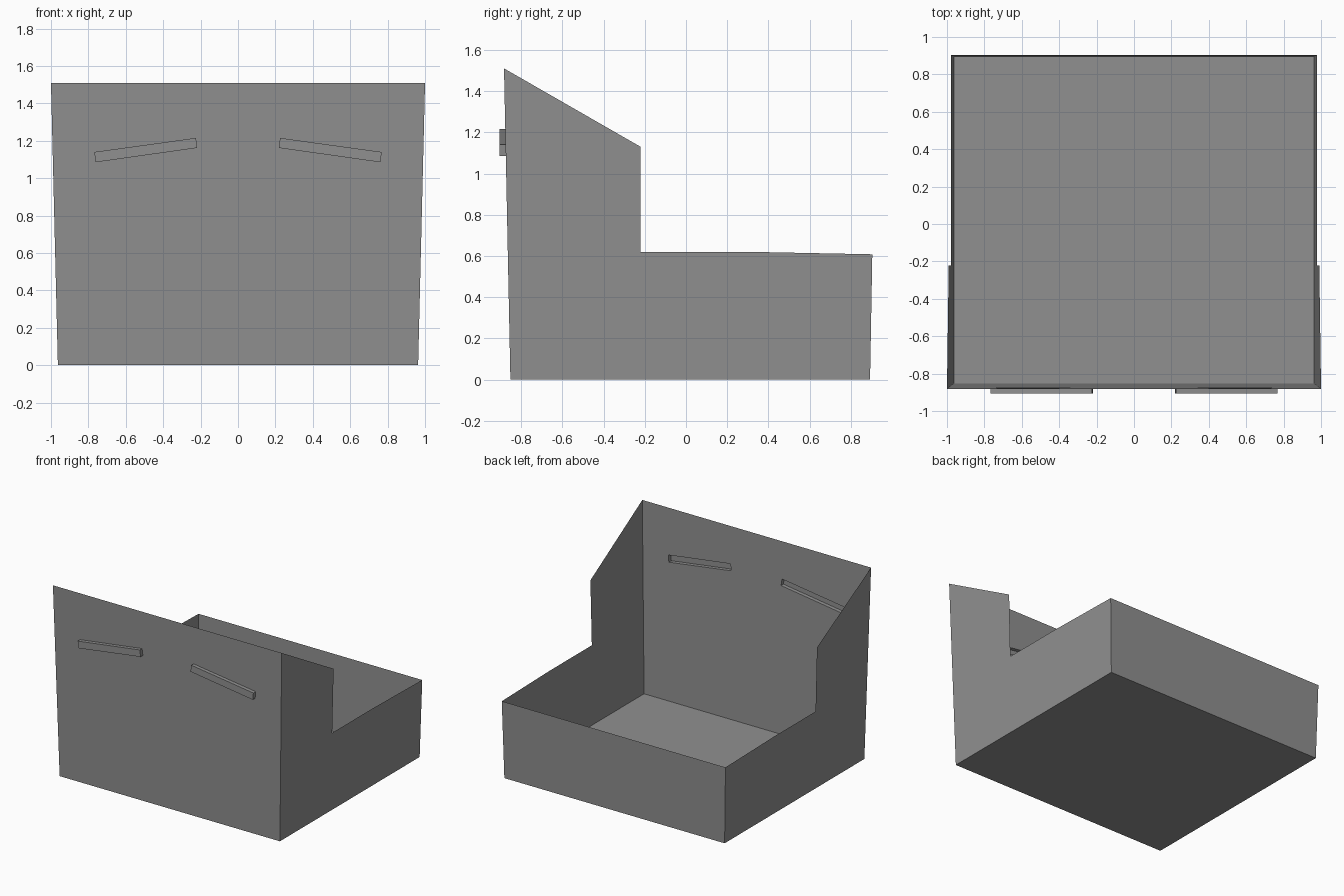
import bpy, bmesh

if "Cube" in bpy.data.objects:
    bpy.data.objects.remove(bpy.data.objects["Cube"])

grey = bpy.data.materials.new("mid grey")
grey.diffuse_color = (0.28, 0.28, 0.28, 1)
grey.use_nodes = True
grey.node_tree.nodes["Principled BSDF"].inputs["Base Color"].default_value = grey.diffuse_color

H = 1.51


def half_width(z):
    return 0.963 + 0.037 * z / H


def front_y(z):
    return -0.852 - 0.031 * z / H


def make(name, build):
    bm = bmesh.new()
    build(bm)
    bmesh.ops.remove_doubles(bm, verts=bm.verts, dist=1e-5)
    mesh = bpy.data.meshes.new(name)
    bm.to_mesh(mesh)
    bm.free()
    mesh.materials.append(grey)
    obj = bpy.data.objects.new(name, mesh)
    bpy.context.collection.objects.link(obj)


def loop(bm, points):
    verts = [bm.verts.new(p) for p in points]
    edges = [bm.edges.new((verts[i], verts[i - 1])) for i in range(len(verts))]
    return verts, edges


# side outline (y, z): tall sloping front, step down to the low back
PROFILE = [(-0.852, 0), (0.893, 0), (0.904, 0.608), (0.3, 0.62),
           (-0.221, 0.62), (-0.221, 1.13), (-0.883, H)]
# slanted handle slot outline (x, z)
SLOT = [(0.225, 1.215), (0.768, 1.14), (0.762, 1.085), (0.218, 1.162)]
SLOT_Y = -0.905


# thin open-topped shell: floor, back and two stepped sides
def shell(bm):
    for s in (-1, 1):
        pts = [(s * half_width(z), y, z) for y, z in PROFILE]
        bm.faces.new([bm.verts.new(p) for p in (pts if s > 0 else pts[::-1])])
    for (y0, z0), (y1, z1) in (PROFILE[0:2], PROFILE[1:3]):
        a, b = half_width(z0), half_width(z1)
        bm.faces.new([bm.verts.new(p) for p in
                      ((-a, y0, z0), (-b, y1, z1), (b, y1, z1), (a, y0, z0))])


# front wall pierced by two slots, each pushed outward into a shallow pocket
def front_wall(bm):
    w0, w1 = half_width(0), half_width(H)
    _, edges = loop(bm, [(-w0, front_y(0), 0), (w0, front_y(0), 0),
                         (w1, front_y(H), H), (-w1, front_y(H), H)])
    rims = []
    for s in (-1, 1):
        verts, rim = loop(bm, [(s * x, front_y(z), z) for x, z in SLOT[::s]])
        rims.append(verts)
        edges += rim
    bmesh.ops.triangle_fill(bm, edges=edges, use_beauty=True, normal=(0, -1, 0))
    for rim in rims:
        outer = [bm.verts.new((v.co.x, SLOT_Y, v.co.z)) for v in rim]
        for i in range(4):
            bm.faces.new((rim[i - 1], rim[i], outer[i], outer[i - 1]))
        bm.faces.new(outer)
    bmesh.ops.recalc_face_normals(bm, faces=bm.faces)
    if sum(f.normal.y * f.calc_area() for f in bm.faces) > 0:
        bmesh.ops.reverse_faces(bm, faces=bm.faces)


make("tray_shell", shell)
make("front_wall_with_handles", front_wall)
